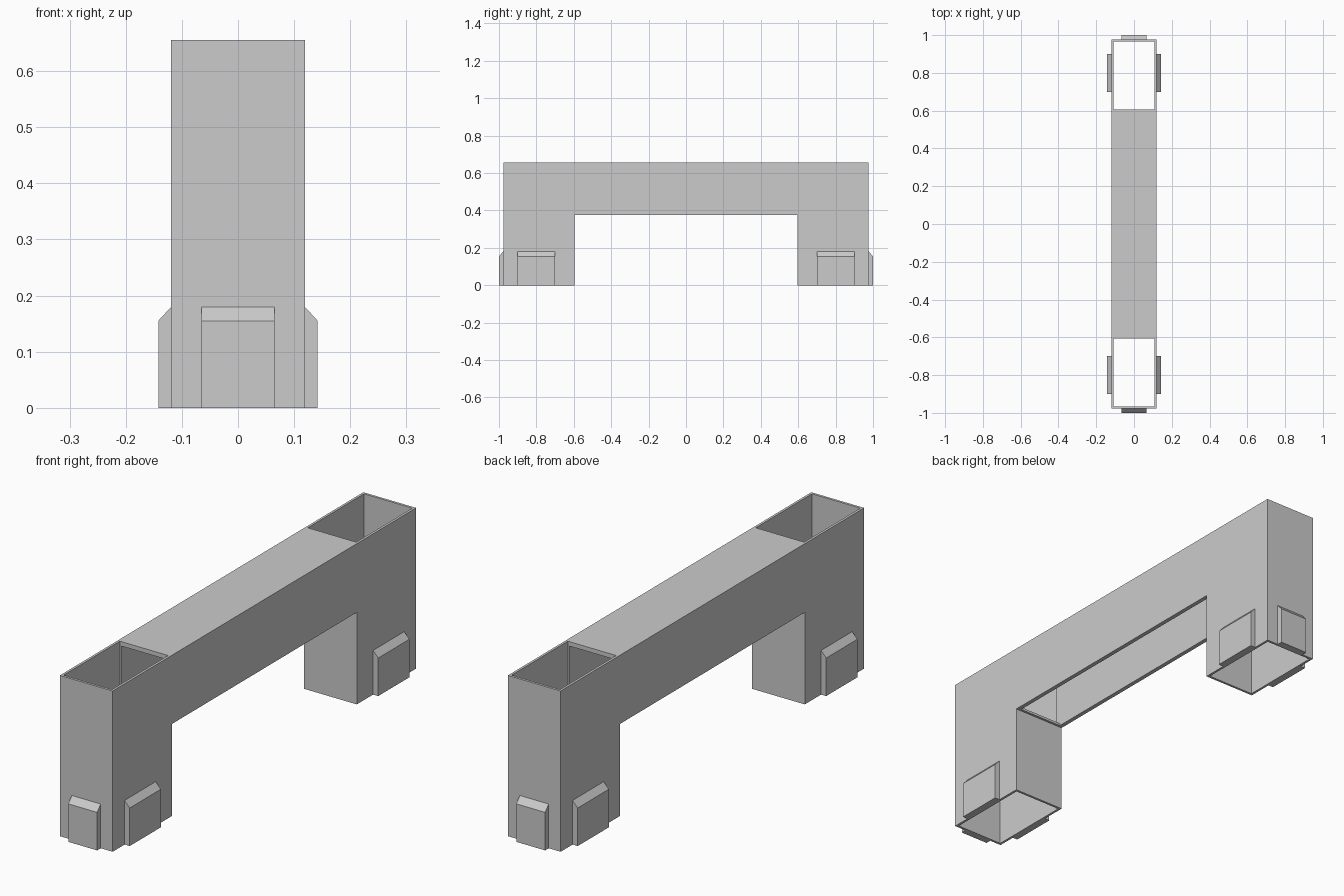
import bpy
import bmesh
from mathutils import Matrix
from math import pi

cube = bpy.data.objects.get("Cube")
if cube:
    bpy.data.objects.remove(cube, do_unlink=True)

GREY = (0.6, 0.6, 0.6, 1)
grey = bpy.data.materials.new("plain grey")
grey.use_nodes = True
grey.diffuse_color = GREY
grey.node_tree.nodes["Principled BSDF"].inputs["Base Color"].default_value = GREY

# Main sizes
HALF_W, HALF_L, TOP = 0.119, 0.977, 0.655
ARCH_Y, ARCH_Z = 0.595, 0.375
WALL, BEAM_WALL = 0.01, 0.018
PAD_D = 0.023


def prism(name, profile, half_width, matrix=Matrix()):
    """Extrude a (y, z) profile evenly along x."""
    bm = bmesh.new()
    face = bm.faces.new([bm.verts.new((-half_width, y, z)) for y, z in profile])
    ext = bmesh.ops.extrude_face_region(bm, geom=[face])
    moved = [g for g in ext["geom"] if isinstance(g, bmesh.types.BMVert)]
    bmesh.ops.translate(bm, verts=moved, vec=(2 * half_width, 0, 0))
    bm.transform(matrix)
    bmesh.ops.recalc_face_normals(bm, faces=bm.faces[:])
    mesh = bpy.data.meshes.new(name)
    bm.to_mesh(mesh)
    bm.free()
    mesh.materials.append(grey)
    obj = bpy.data.objects.new(name, mesh)
    bpy.context.collection.objects.link(obj)
    return obj


def cut(target, y0, y1, z0, z1, half_width):
    """Remove a box-shaped hollow from the target."""
    cutter = prism("cutter", [(y0, z0), (y1, z0), (y1, z1), (y0, z1)], half_width)
    cutter.hide_render = True
    mod = target.modifiers.new("hollow", "BOOLEAN")
    mod.operation, mod.solver, mod.object = "DIFFERENCE", "EXACT", cutter
    bpy.context.view_layer.objects.active = target
    bpy.ops.object.modifier_apply(modifier=mod.name)
    bpy.data.objects.remove(cutter, do_unlink=True)


# Arch-shaped shell
half = [(HALF_L, TOP), (HALF_L, 0), (ARCH_Y, 0), (ARCH_Y, ARCH_Z)]
shell = prism("arch_shell", half + [(-y, z) for y, z in reversed(half)], HALF_W)

# Beam hollow, open underneath, with windows into the legs
inner_w = HALF_W - BEAM_WALL
ceiling = TOP - BEAM_WALL
cut(shell, -ARCH_Y + WALL, ARCH_Y - WALL, ARCH_Z - 0.1, ceiling, inner_w)
cut(shell, -ARCH_Y - 0.05, ARCH_Y + 0.05, ARCH_Z + WALL, ceiling, inner_w)

# Leg shafts, open at top and bottom
for s in (-1, 1):
    ys = sorted((s * (ARCH_Y + WALL), s * (HALF_L - WALL)))
    cut(shell, ys[0], ys[1], -0.1, TOP + 0.1, HALF_W - WALL)

# Chamfered pads around the feet
pad = [(0, 0), (-PAD_D, 0), (-PAD_D, 0.155), (0, 0.18)]
for end, s in (("front", -1), ("back", 1)):
    turn = Matrix.Rotation(pi if s > 0 else 0, 4, "Z")
    prism(end + "_end_pad", pad, 0.065, Matrix.Translation((0, s * HALF_L, 0)) @ turn)
    for side, t in (("left", 1), ("right", -1)):
        turn = Matrix.Rotation(t * pi / 2, 4, "Z")
        prism(f"{end}_{side}_pad", pad, 0.1,
              Matrix.Translation((t * HALF_W, s * 0.8, 0)) @ turn)
